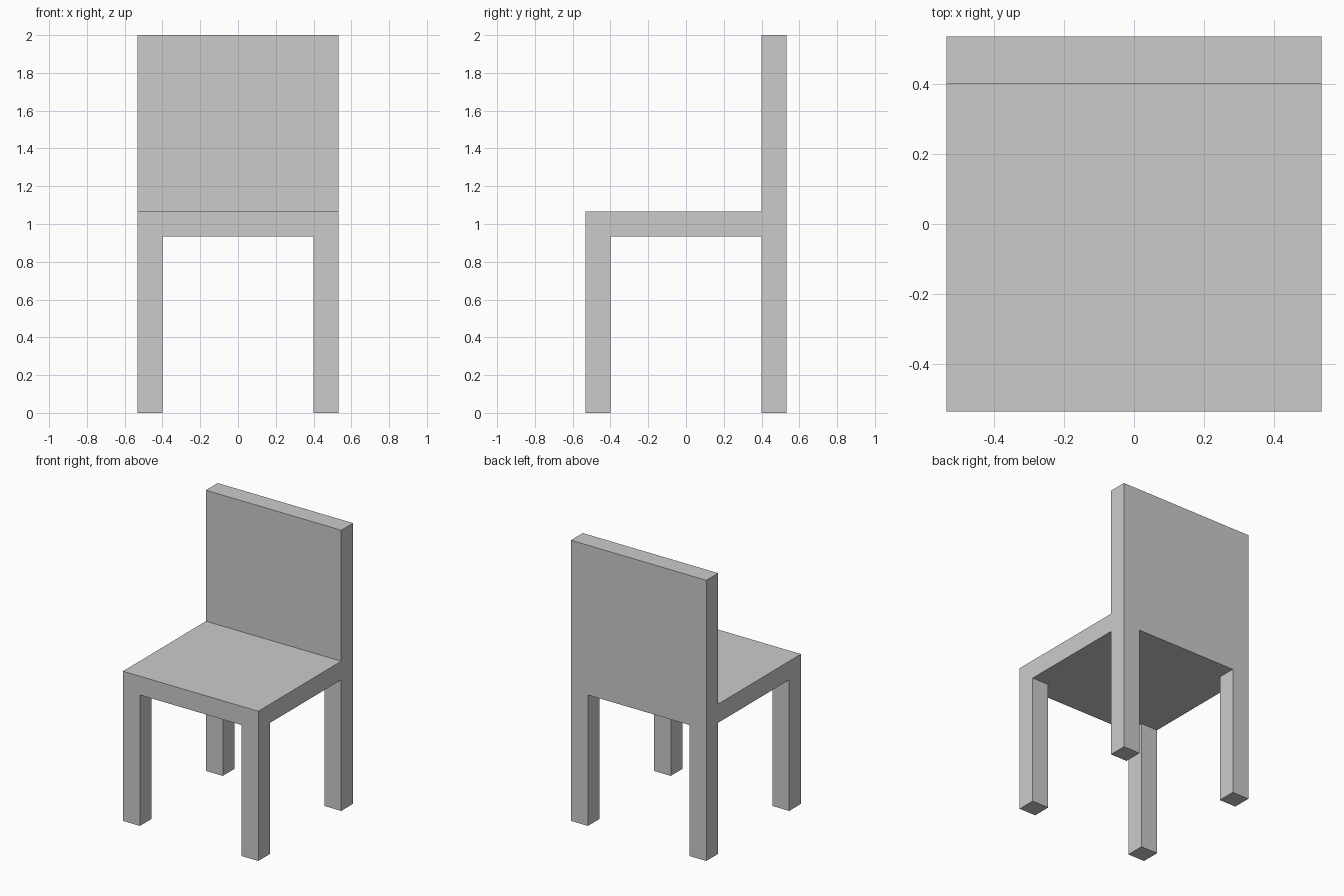
import bpy

if "Cube" in bpy.data.objects:
    bpy.data.objects.remove(bpy.data.objects["Cube"])

U = 2 / 30            # the chair is laid out on a 16 x 16 x 30 unit grid
HALF = 8 * U          # half the width and depth
T = 2 * U             # thickness of legs, seat and back
SEAT_BOTTOM, SEAT_TOP, TOP = 14 * U, 16 * U, 30 * U


def box(name, lo, hi):
    """Add a box spanning two opposite corners."""
    centre = [(a + b) / 2 for a, b in zip(lo, hi)]
    bpy.ops.mesh.primitive_cube_add(size=1, location=centre)
    obj = bpy.context.object
    obj.name = name
    obj.scale = [b - a for a, b in zip(lo, hi)]
    bpy.ops.object.transform_apply(location=False, rotation=False, scale=True)
    return obj


# Four square legs, flush with the outer corners
for y_name, y in (("front", -HALF), ("back", HALF - T)):
    for x_name, x in (("left", -HALF), ("right", HALF - T)):
        box(f"{y_name}_{x_name}_leg", (x, y, 0), (x + T, y + T, SEAT_BOTTOM))

# Seat slab, ending at the backrest
box("seat", (-HALF, -HALF, SEAT_BOTTOM), (HALF, HALF - T, SEAT_TOP))

# Solid backrest, standing on the back legs
box("backrest", (-HALF, HALF - T, SEAT_BOTTOM), (HALF, HALF, TOP))
